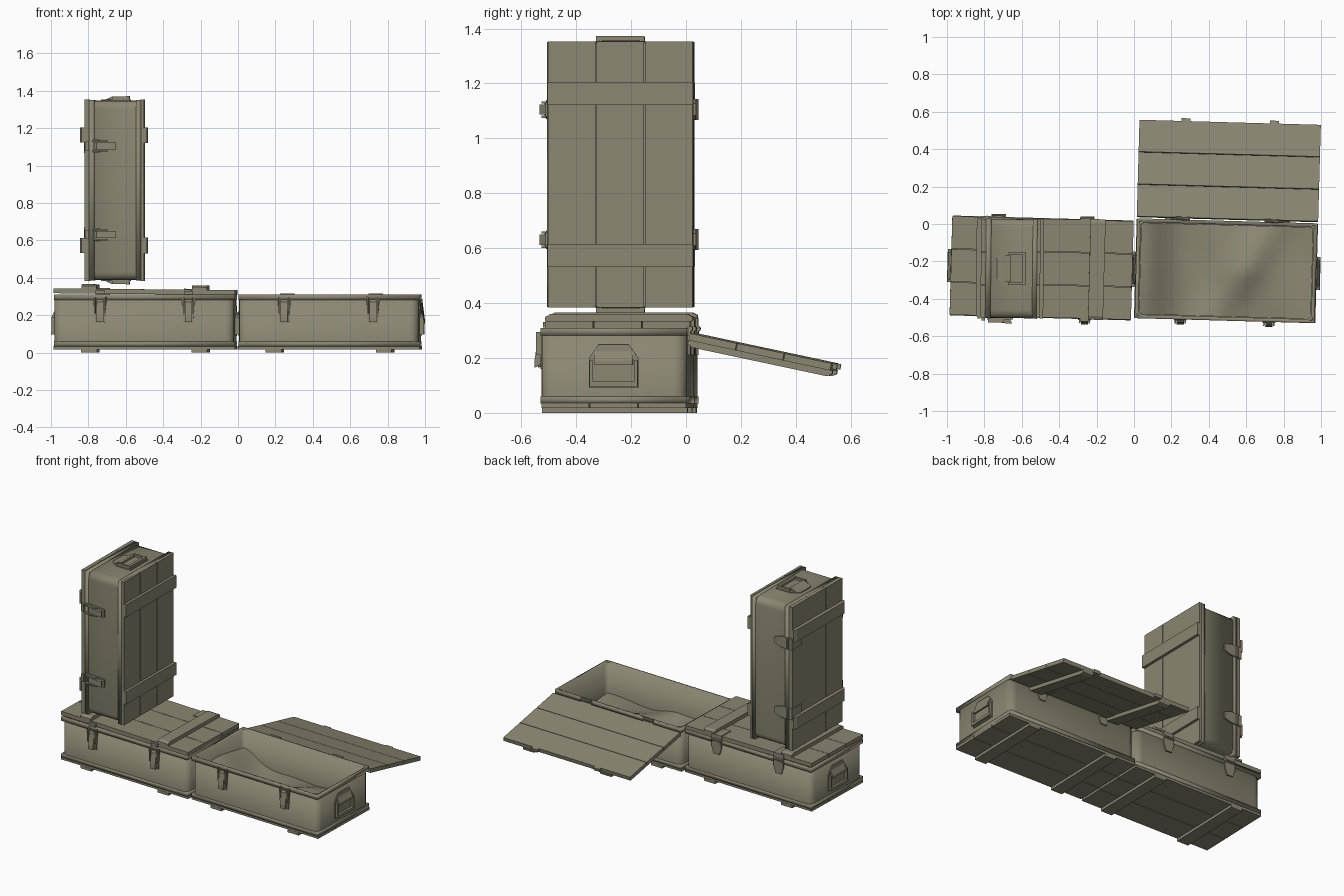
import bpy, bmesh
from math import radians, sin, exp
from mathutils import Matrix, Vector

cube = bpy.data.objects.get("Cube")
if cube:
    bpy.data.objects.remove(cube)

olive = bpy.data.materials.new("drab olive")
olive.use_nodes = True
olive.diffuse_color = (0.26, 0.24, 0.17, 1)
olive.node_tree.nodes["Principled BSDF"].inputs["Base Color"].default_value = olive.diffuse_color

L, D, H = 0.96, 0.53, 0.31      # crate length, depth and body height


def finish(name, bm, matrix, smooth=False):
    bmesh.ops.recalc_face_normals(bm, faces=bm.faces)
    mesh = bpy.data.meshes.new(name)
    bm.to_mesh(mesh)
    bm.free()
    mesh.transform(matrix)
    mesh.materials.append(olive)
    obj = bpy.data.objects.new(name, mesh)
    bpy.context.collection.objects.link(obj)
    if smooth:
        bpy.ops.object.select_all(action="DESELECT")
        obj.select_set(True)
        bpy.context.view_layer.objects.active = obj
        bpy.ops.object.shade_smooth_by_angle(angle=radians(35))
    return obj


def box(name, matrix, x, y, z):
    """Box from three (low, high) ranges."""
    bm = bmesh.new()
    bmesh.ops.create_cube(bm, size=1)
    for v in bm.verts:
        v.co = [lo + (c + 0.5) * (hi - lo) for c, (lo, hi) in zip(v.co, (x, y, z))]
    return finish(name, bm, matrix)


def prism(name, matrix, outline, axis, lo, hi):
    """Outline in the two other axes, extruded along the given axis."""
    bm = bmesh.new()
    verts = []
    for a, b in outline:
        co = [a, b]
        co.insert(axis, lo)
        verts.append(bm.verts.new(co))
    face = bm.faces.new(verts)
    new = bmesh.ops.extrude_face_region(bm, geom=[face])["geom"]
    move = Vector([hi - lo if i == axis else 0 for i in range(3)])
    bmesh.ops.translate(bm, vec=move, verts=[g for g in new if isinstance(g, bmesh.types.BMVert)])
    return finish(name, bm, matrix)


def shell(name, matrix, length, depth, z0, z1, radius, floor):
    """Open box with rounded upright corners and thick walls."""
    bm = bmesh.new()
    bmesh.ops.create_cube(bm, size=1)
    for v in bm.verts:
        v.co = (v.co.x * length, v.co.y * depth, z0 if v.co.z < 0 else z1)
    if radius:
        upright = [e for e in bm.edges if abs(e.verts[0].co.z - e.verts[1].co.z) > 0.001]
        bmesh.ops.bevel(bm, geom=upright, offset=radius, segments=4, profile=0.5, affect="EDGES")
    bm.normal_update()
    ends = [f for f in bm.faces if f.normal.z > 0.9 or (not floor and f.normal.z < -0.9)]
    bmesh.ops.delete(bm, geom=ends, context="FACES_ONLY")
    obj = finish(name, bm, matrix, True)
    mod = obj.modifiers.new("walls", "SOLIDIFY")
    mod.thickness = 0.018
    mod.offset = -1
    return obj


def planks(name, matrix, y0, z0, z1):
    """Three boards side by side with narrow seams."""
    w = D / 3
    for i in range(3):
        box(f"{name}_{i + 1}", matrix, (-L / 2 - 0.005, L / 2 + 0.005),
            (y0 + i * w + 0.0015, y0 + (i + 1) * w - 0.0015), (z0, z1))


def handle(name, m):
    """Plate with a hinged grip on the +x end."""
    x = L / 2
    plate = [(-0.09, 0.09), (0.09, 0.09), (0.09, 0.2), (0.055, 0.25), (-0.055, 0.25), (-0.09, 0.2)]
    prism(f"{name}_plate", m, plate, 0, x - 0.005, x + 0.006)
    prism(f"{name}_hood", m, [(x, 0.18), (x + 0.022, 0.175), (x + 0.022, 0.19), (x, 0.235)], 1, -0.07, 0.07)
    for s in (-1, 1):
        box(f"{name}_arm", m, (x + 0.006, x + 0.022),
            sorted((s * 0.075, s * 0.088)), (0.098, 0.19))
    box(f"{name}_grip", m, (x + 0.008, x + 0.024), (-0.088, 0.088), (0.096, 0.114))


def latch(m, x):
    """Toggle latch on the front, with lever, ears and lid hook."""
    y = -D / 2
    prism("latch_plate", m, [(x - 0.026, 0.16), (x + 0.026, 0.16), (x + 0.034, 0.27), (x + 0.034, 0.3),
                             (x + 0.015, 0.28), (x - 0.015, 0.28), (x - 0.034, 0.3), (x - 0.034, 0.27)],
          1, y - 0.008, y + 0.002)
    prism("latch_lever", m, [(y, 0.18), (y - 0.03, 0.165), (y - 0.03, 0.19), (y - 0.018, 0.27), (y, 0.285)],
          0, x - 0.019, x + 0.019)
    for s in (-1, 1):
        box("latch_ear", m, sorted((x + s * 0.022, x + s * 0.03)), (y - 0.024, y), (0.21, 0.295))


def lid(m, name):
    """Lid with its hinge line at the origin, reaching toward -y."""
    planks(f"{name}_plank", m, -D, 0, 0.026)
    for s in (-1, 1):
        x = s * 0.295
        prism(f"{name}_batten", m, [(-D - 0.004, 0.026), (0.004, 0.026), (0.004, 0.04), (-0.015, 0.05),
                                    (-D + 0.015, 0.05), (-D - 0.004, 0.04)], 0, x - 0.04, x + 0.04)
        x = s * 0.237
        box(f"{name}_hinge_leaf", m, (x - 0.038, x + 0.038), (-0.09, 0.006), (0.025, 0.031))
        box(f"{name}_hinge_edge", m, (x - 0.038, x + 0.038), (-0.002, 0.008), (0, 0.031))
        box(f"{name}_hook", m, (x - 0.024, x + 0.024), (-D - 0.014, -D + 0.002), (0, 0.02))


def crate(name, m, lid_angle=0.0, lid_tilt=0.0, hinge_z=H):
    # Body with rounded corners between a square rim and a square sill
    shell(f"{name}_body", m, L, D, 0.034, H - 0.004, 0.045, True)
    shell(f"{name}_rim", m, L + 0.004, D + 0.004, H - 0.028, H, 0, False)
    planks(f"{name}_floor_plank", m, -D / 2, 0.018, 0.036)
    shell(f"{name}_sill", m, L + 0.004, D + 0.004, 0.034, 0.06, 0, False)
    # Feet, latches and hinges, mirrored along the length
    for s in (-1, 1):
        x = s * 0.295
        box(f"{name}_foot", m, (x - 0.042, x + 0.042), (-D / 2, D / 2), (0, 0.019))
        x = s * 0.237
        latch(m, x)
        prism(f"{name}_hinge", m, [(x - 0.022, 0.21), (x + 0.022, 0.21), (x + 0.038, 0.26), (x + 0.038, 0.3),
                                   (x - 0.038, 0.3), (x - 0.038, 0.26)], 1, D / 2, D / 2 + 0.009)
        bm = bmesh.new()
        bmesh.ops.create_cone(bm, cap_ends=True, segments=10, radius1=0.01, radius2=0.01, depth=0.076)
        finish(f"{name}_hinge_pin", bm, m @ Matrix.Translation((x, D / 2 + 0.007, H - 0.004))
               @ Matrix.Rotation(radians(90), 4, "Y"), True)
    handle(f"{name}_left_handle", m)
    handle(f"{name}_right_handle", m @ Matrix.Rotation(radians(180), 4, "Z"))
    hinge = Matrix.Translation((0, D / 2 + (0.012 if lid_angle else 0), hinge_z))
    lid(m @ hinge @ Matrix.Rotation(radians(lid_tilt), 4, "Y")
        @ Matrix.Rotation(radians(lid_angle), 4, "X"), f"{name}_lid")


def place(x, y, z, yaw):
    return Matrix.Translation((x, y, z)) @ Matrix.Rotation(radians(yaw), 4, "Z")


# Closed crate lying flat, its lid sitting slightly askew
crate("closed_crate", place(-0.494, -0.235, 0, -1.6), lid_tilt=0.6, hinge_z=H + 0.003)

# Open crate with the lid thrown back
open_place = place(0.492, -0.25, 0, -1.6)
crate("open_crate", open_place, lid_angle=-192, hinge_z=0.29)

# Crate standing on end on the closed one, lid toward -x
crate("standing_crate", place(-0.483, -0.24, 0.868, -0.6) @ Matrix.Rotation(radians(-90), 4, "Y"))

# Crumpled lining inside the open crate
bm = bmesh.new()
bmesh.ops.create_grid(bm, x_segments=28, y_segments=14, size=0.5)
for v in bm.verts:
    u, w = v.co.x, v.co.y
    z = 0.09 + 0.12 * exp(-((u + 0.5) / 0.16) ** 2)
    z += 0.05 * exp(-((u - 0.1 - 0.3 * w) / 0.12) ** 2) * (1 - abs(w))
    z += 0.012 * sin(9 * u + 5 * w) - 0.03 * max(0, w)
    v.co = (u * (L - 0.04), w * (D - 0.04), z)
finish("lining", bm, open_place, True)
